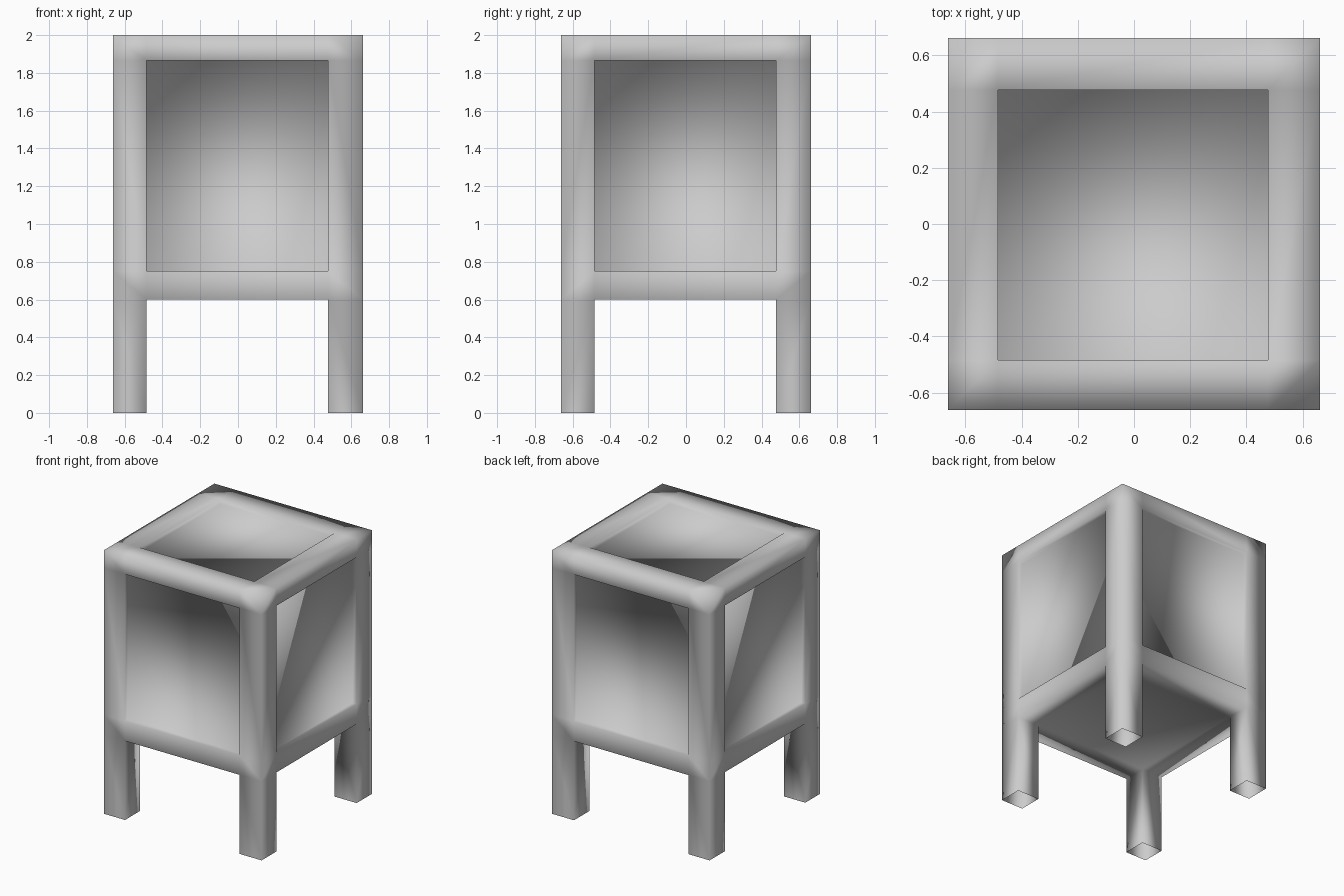
import bpy, bmesh
from mathutils import Vector

if "Cube" in bpy.data.objects:
    bpy.data.objects.remove(bpy.data.objects["Cube"])

# Grid planes: outer skin, panel openings, underside and feet
XY = [-0.662, -0.485, 0.477, 0.662]
Z = [0.0, 0.6, 0.75, 1.865, 2.0]
PANEL_DEPTH = 0.035


def filled(i, j, k):
    """Solid cells: four corner legs below, a full block above."""
    if not (0 <= i < 3 and 0 <= j < 3 and 0 <= k < 4):
        return False
    return k > 0 or (i != 1 and j != 1)


bm = bmesh.new()
verts = {}


def vert(idx):
    if idx not in verts:
        verts[idx] = bm.verts.new((XY[idx[0]], XY[idx[1]], Z[idx[2]]))
    return verts[idx]


# Outer skin of legs and body; the feet stay open (hollow legs)
panels = []
for i in range(3):
    for j in range(3):
        for k in range(4):
            if not filled(i, j, k):
                continue
            for axis in range(3):
                for side in (0, 1):
                    n = [i, j, k]
                    n[axis] += 1 if side else -1
                    if filled(*n) or n[2] < 0:
                        continue
                    a, b = (axis + 1) % 3, (axis + 2) % 3
                    ring = []
                    for da, db in ((0, 0), (1, 0), (1, 1), (0, 1)):
                        c = [i, j, k]
                        c[axis] += side
                        c[a] += da
                        c[b] += db
                        ring.append(vert(tuple(c)))
                    face = bm.faces.new(ring if side else ring[::-1])
                    # Middle cell of each side and of the top is a panel
                    cell = (i, j, k)
                    if (axis == 2 and side and cell == (1, 1, 3)) or \
                       (axis < 2 and k == 2 and cell[1 - axis] == 1):
                        panels.append(face)

# Recess the four side panels and the top panel
bm.normal_update()
for face in panels:
    normal = Vector(face.normal)
    new = bmesh.ops.extrude_discrete_faces(bm, faces=[face])["faces"][0]
    bmesh.ops.translate(bm, verts=new.verts, vec=-normal * PANEL_DEPTH)

bm.normal_update()
for f in bm.faces:
    f.smooth = True

mesh = bpy.data.meshes.new("panelled_cabinet")
bm.to_mesh(mesh)
bm.free()
cabinet = bpy.data.objects.new("panelled_cabinet", mesh)
bpy.context.collection.objects.link(cabinet)
